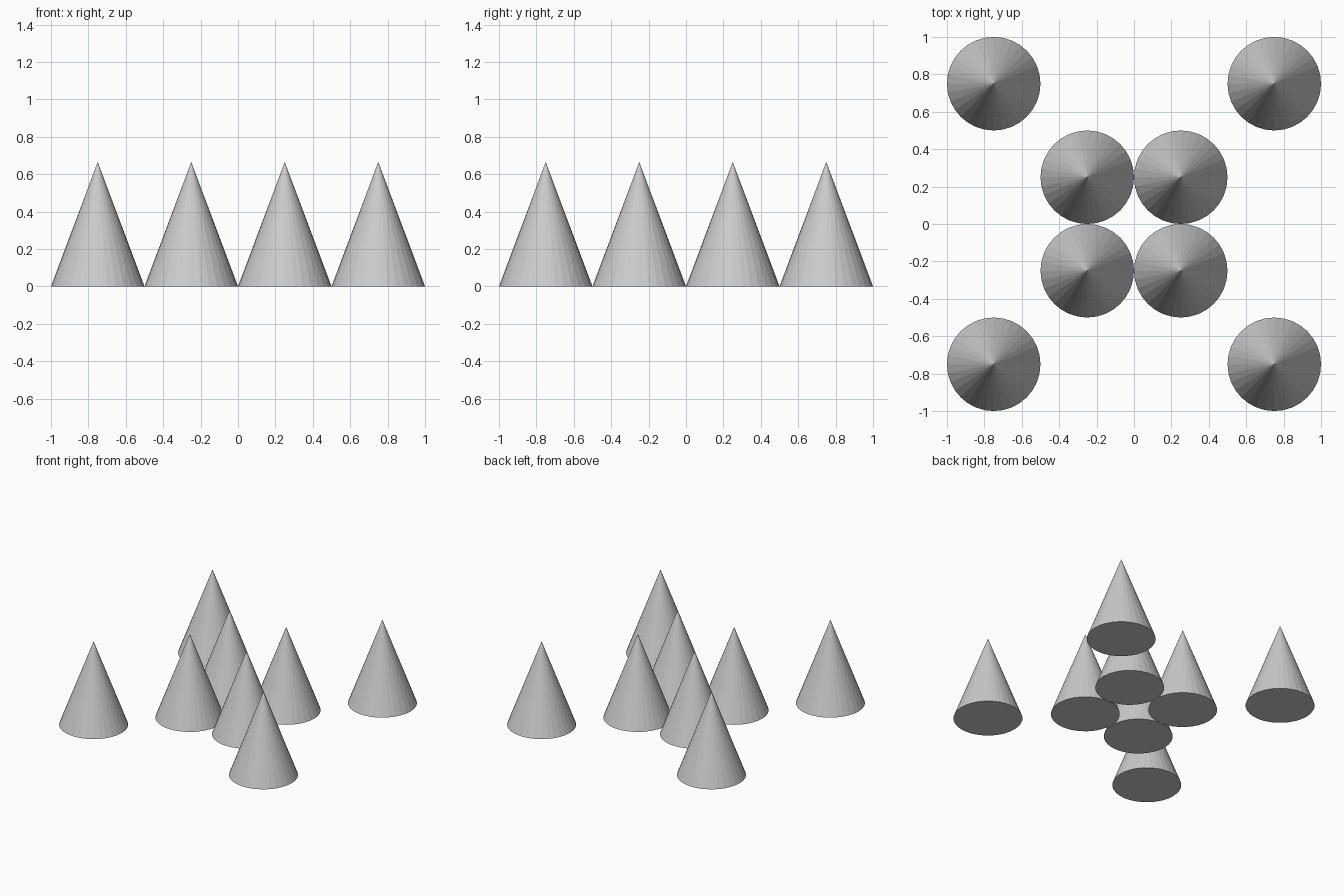
import bpy

if "Cube" in bpy.data.objects:
    bpy.data.objects.remove(bpy.data.objects["Cube"])

RADIUS, HEIGHT, SIDES = 0.25, 0.665, 32


def add_cone(name, x, y):
    bpy.ops.mesh.primitive_cone_add(vertices=SIDES, radius1=RADIUS, radius2=0,
                                    depth=HEIGHT, location=(x, y, HEIGHT / 2))
    bpy.context.object.name = name


# Four touching cones in the middle, four spaced out at the corners
for ring, d in (("inner", 0.25), ("outer", 0.75)):
    for side, sx in (("left", -1), ("right", 1)):
        for end, sy in (("front", -1), ("back", 1)):
            add_cone(f"{ring}_cone_{end}_{side}", sx * d, sy * d)
